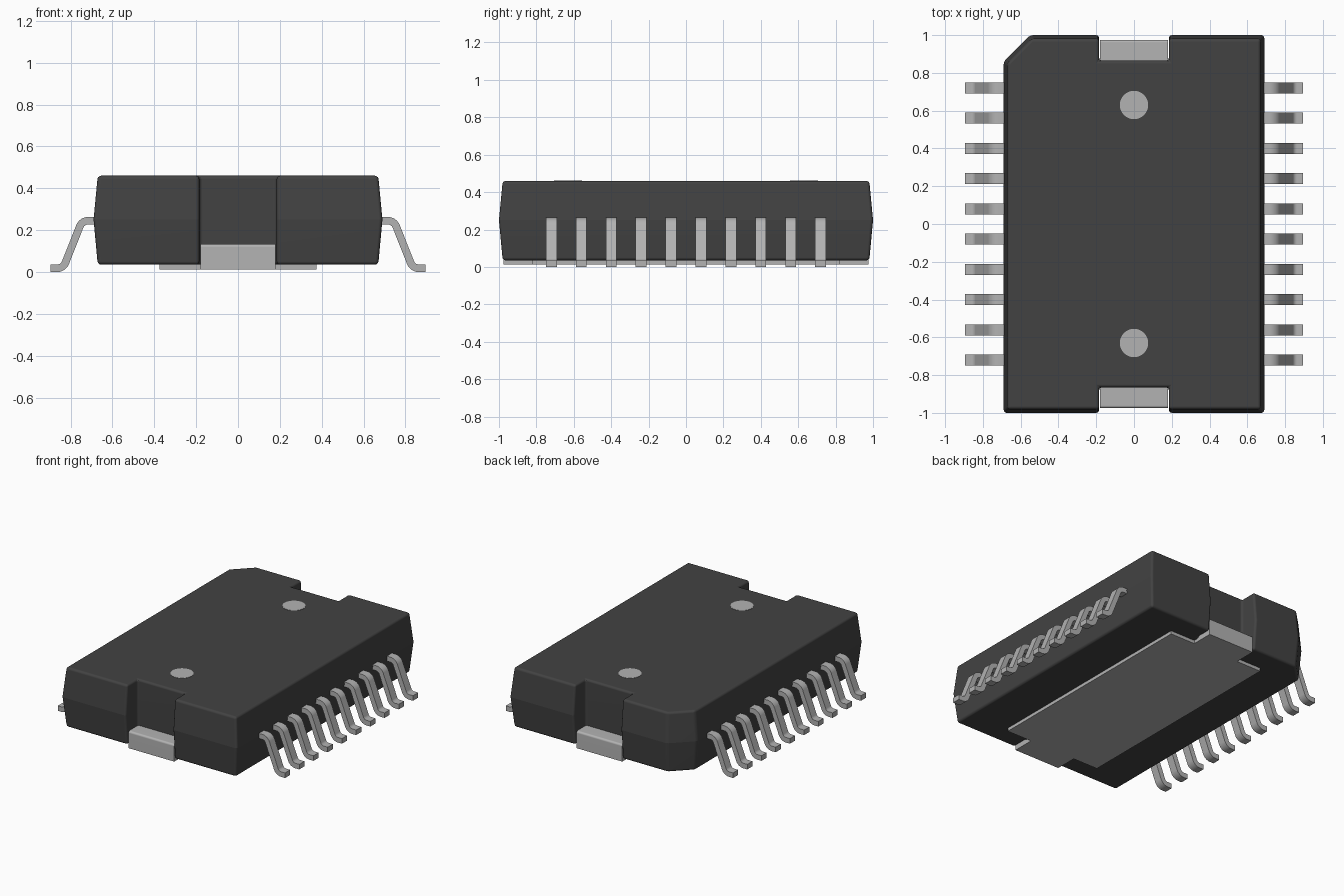
import bpy, bmesh, math
from mathutils import Vector

cube = bpy.data.objects.get("Cube")
if cube:
    bpy.data.objects.remove(cube, do_unlink=True)


def material(name, value):
    mat = bpy.data.materials.new(name)
    mat.use_nodes = True
    colour = (value, value, value, 1)
    mat.diffuse_color = colour
    mat.node_tree.nodes["Principled BSDF"].inputs["Base Color"].default_value = colour
    return mat


dark_plastic = material("dark plastic", 0.055)
grey_metal = material("grey metal", 0.45)


def finish(bm, name, mat):
    bmesh.ops.recalc_face_normals(bm, faces=bm.faces)
    mesh = bpy.data.meshes.new(name)
    bm.to_mesh(mesh)
    bm.free()
    mesh.materials.append(mat)
    obj = bpy.data.objects.new(name, mesh)
    bpy.context.collection.objects.link(obj)
    bpy.ops.object.select_all(action="DESELECT")
    obj.select_set(True)
    bpy.context.view_layer.objects.active = obj
    bpy.ops.object.shade_smooth_by_angle(angle=math.radians(35))
    obj.modifiers.new("even shading", "WEIGHTED_NORMAL").keep_sharp = True
    return obj


def loft(rings):
    """Skin equal-length rings of points and cap both ends."""
    bm = bmesh.new()
    loops = [[bm.verts.new(p) for p in ring] for ring in rings]
    for low, high in zip(loops, loops[1:]):
        for i in range(len(low)):
            j = (i + 1) % len(low)
            bm.faces.new((low[i], low[j], high[j], high[i]))
    bm.faces.new(loops[0][::-1])
    bm.faces.new(loops[-1])
    bmesh.ops.recalc_face_normals(bm, faces=bm.faces)
    return bm


def bevel(bm, edges, size, segments=3):
    bmesh.ops.bevel(bm, geom=edges, offset=size, segments=segments,
                    profile=0.5, affect="EDGES", clamp_overlap=True)


def block(x, y0, y1, z0, z1):
    corners = [(-x, y0), (x, y0), (x, y1), (-x, y1)]
    return loft([[(a, b, z) for a, b in corners] for z in (z0, z1)])


# Body: notched outline with one cut corner, widest at the seam
def outline(inset, z):
    x, y, n, d = 0.69 - inset, 1 - inset, 0.185, 0.865
    c = 0.14 - 0.586 * inset
    pts = [(x, -y), (x, y), (n, y), (n, d), (-n, d), (-n, y), (c - x, y),
           (-x, y - c), (-x, -y), (-n, -y), (-n, -d), (n, -d), (n, -y)]
    return [(a, b, z) for a, b in pts]


SEAM, TOP = 0.25, 0.46
bm = loft([outline(0.02, 0.035), outline(0, SEAM), outline(0.02, TOP)])
bevel(bm, [e for e in bm.edges if e.calc_face_angle() > math.radians(30)], 0.016)
for e in bm.edges:
    if all(abs(v.co.z - SEAM) < 0.001 for v in e.verts):
        e.smooth = False
finish(bm, "body", dark_plastic)

# Round marks on the top face
for side, label in ((-1, "front"), (1, "back")):
    ring = [(0.075 * math.cos(a), side * 0.63 + 0.075 * math.sin(a))
            for a in (i * math.tau / 48 for i in range(48))]
    bm = loft([[(x, y, z) for x, y in ring] for z in (TOP - 0.004, TOP + 0.002)])
    finish(bm, label + "_top_mark", grey_metal)

# Heat slug under the body, with a raised tab in each notch
bm = block(0.375, -0.82, 0.82, 0.012, 0.06)
finish(bm, "heat_slug", grey_metal)
for side, label in ((-1, "front"), (1, "back")):
    bm = block(0.18, *sorted((side * 0.82, side * 0.975)), 0.012, 0.133)
    bevel(bm, [e for e in bm.edges
               if all(v.co.z > 0.1 and abs(v.co.y) > 0.9 for v in e.verts)], 0.014)
    finish(bm, label + "_slug_tab", grey_metal)


# Leads: a strip of constant thickness following a filleted gull-wing path
def fillet(points, radius, steps=6):
    path = [points[0]]
    for a, p, b in zip(points, points[1:], points[2:]):
        u, v = (a - p).normalized(), (b - p).normalized()
        half = u.angle(v) / 2
        start = p + u * radius / math.tan(half)
        end = p + v * radius / math.tan(half)
        centre = p + (u + v).normalized() * radius / math.sin(half)
        for i in range(steps + 1):
            spoke = (start - centre).lerp(end - centre, i / steps)
            path.append(centre + spoke.normalized() * radius)
    return path + [points[-1]]


def strip(path, thickness):
    sides = ([], [])
    for i, p in enumerate(path):
        t = (path[min(i + 1, len(path) - 1)] - path[max(i - 1, 0)]).normalized()
        normal = Vector((-t.y, t.x)) * thickness / 2
        sides[0].append(p + normal)
        sides[1].append(p - normal)
    return sides[0] + sides[1][::-1]


corners = [Vector(p) for p in ((0.6, 0.245), (0.745, 0.245), (0.835, 0.018), (0.895, 0.018))]
profile = strip(fillet(corners, 0.042), 0.036)
for side, label in ((1, "left"), (-1, "right")):
    for k in range(10):
        y = -0.72 + 0.16 * k
        bm = loft([[(side * p.x, y + w, p.y) for p in profile] for w in (-0.029, 0.029)])
        finish(bm, f"{label}_lead_{k + 1}", grey_metal)
